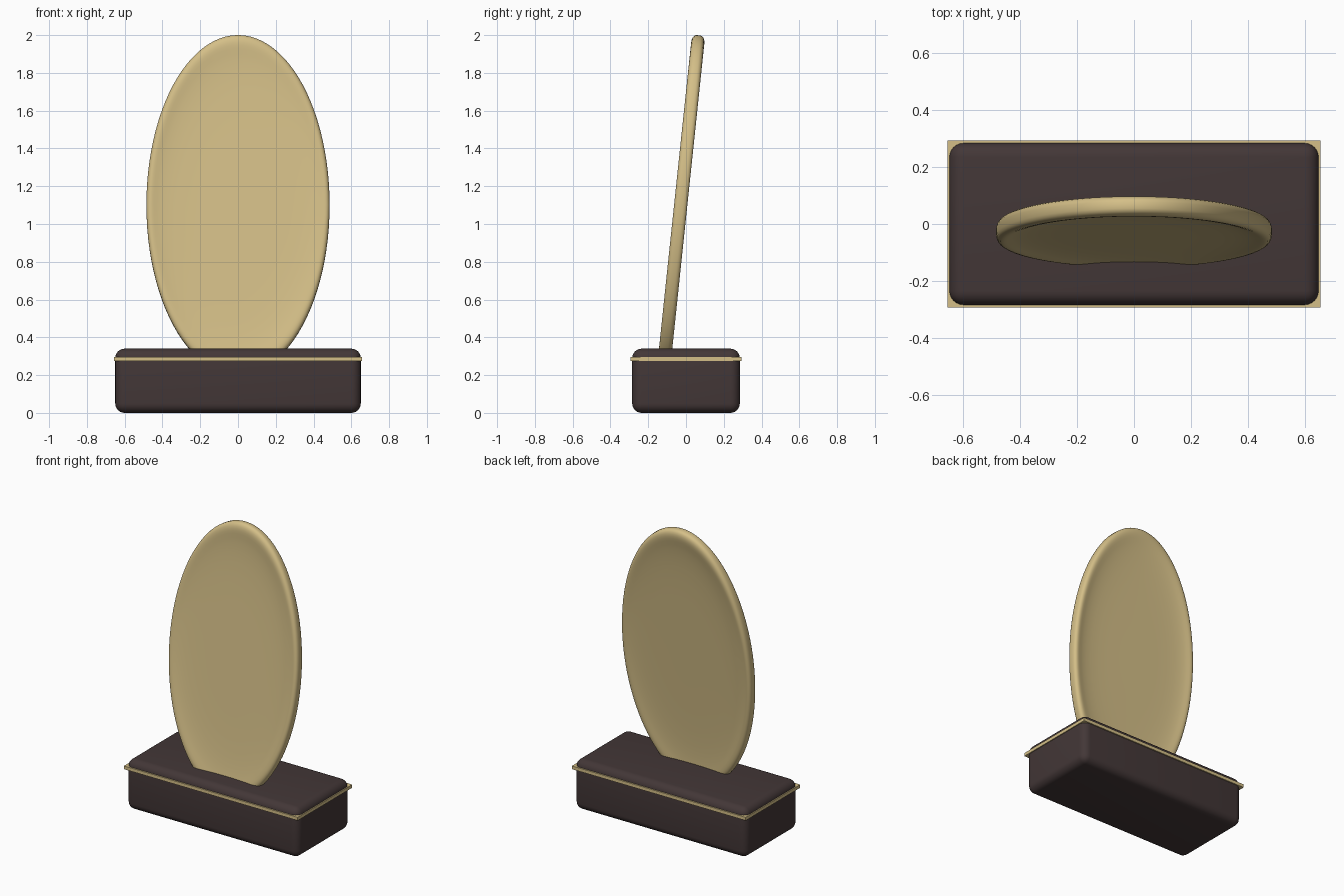
import bpy, bmesh, math

if "Cube" in bpy.data.objects:
    bpy.data.objects.remove(bpy.data.objects["Cube"])


def material(name, rgb):
    m = bpy.data.materials.new(name)
    m.diffuse_color = (*rgb, 1)
    m.use_nodes = True
    m.node_tree.nodes["Principled BSDF"].inputs["Base Color"].default_value = m.diffuse_color
    return m


GOLD = material("pale gold", (0.66, 0.52, 0.245))
DARK = material("dark brown", (0.056, 0.038, 0.038))


def finish(name, bm, mat, angle):
    bmesh.ops.recalc_face_normals(bm, faces=bm.faces)
    me = bpy.data.meshes.new(name)
    bm.to_mesh(me)
    bm.free()
    me.materials.append(mat)
    ob = bpy.data.objects.new(name, me)
    bpy.context.collection.objects.link(ob)
    bpy.ops.object.select_all(action='DESELECT')
    bpy.context.view_layer.objects.active = ob
    ob.select_set(True)
    bpy.ops.object.shade_smooth_by_angle(angle=math.radians(angle))
    return ob


def box(name, size, z0, mat, bevel=0.0):
    bm = bmesh.new()
    bmesh.ops.create_cube(bm, size=1)
    for v in bm.verts:
        v.co.x *= size[0]
        v.co.y *= size[1]
        v.co.z = v.co.z * size[2] + z0 + size[2] / 2
    if bevel:
        bmesh.ops.bevel(bm, geom=bm.edges[:], offset=bevel, segments=6,
                        profile=0.5, affect='EDGES')
    return finish(name, bm, mat, 40)


# Plinth and its thin trim
box("plinth", (1.3, 0.57, 0.34), 0.0, DARK, 0.05)
box("plinth_trim", (1.312, 0.586, 0.022), 0.274, GOLD)

# Oval plaque: rounded rim, shallow dish on both faces (radius, half thickness)
half = [(0.10, 0.015), (0.20, 0.015), (0.28, 0.0155), (0.34, 0.0175),
        (0.38, 0.0205), (0.41, 0.0245), (0.43, 0.0285), (0.445, 0.0325),
        (0.455, 0.0345), (0.463, 0.035), (0.471, 0.0335), (0.478, 0.029),
        (0.4825, 0.022), (0.485, 0.012)]
profile = half + [(r, -t) for r, t in reversed(half)]
SEG = 96
STRETCH = 0.904 / 0.485
bm = bmesh.new()
rings = []
for r, t in profile:
    rings.append([bm.verts.new((r * math.cos(2 * math.pi * i / SEG), t,
                                r * STRETCH * math.sin(2 * math.pi * i / SEG)))
                  for i in range(SEG)])
for a, b in zip(rings, rings[1:]):
    for i in range(SEG):
        j = (i + 1) % SEG
        bm.faces.new((a[i], a[j], b[j], b[i]))
bm.faces.new(rings[0])
bm.faces.new(rings[-1])
plaque = finish("oval_plaque", bm, GOLD, 60)
plaque.location = (0, -0.028, 1.1)
plaque.rotation_euler.x = math.radians(-6)
